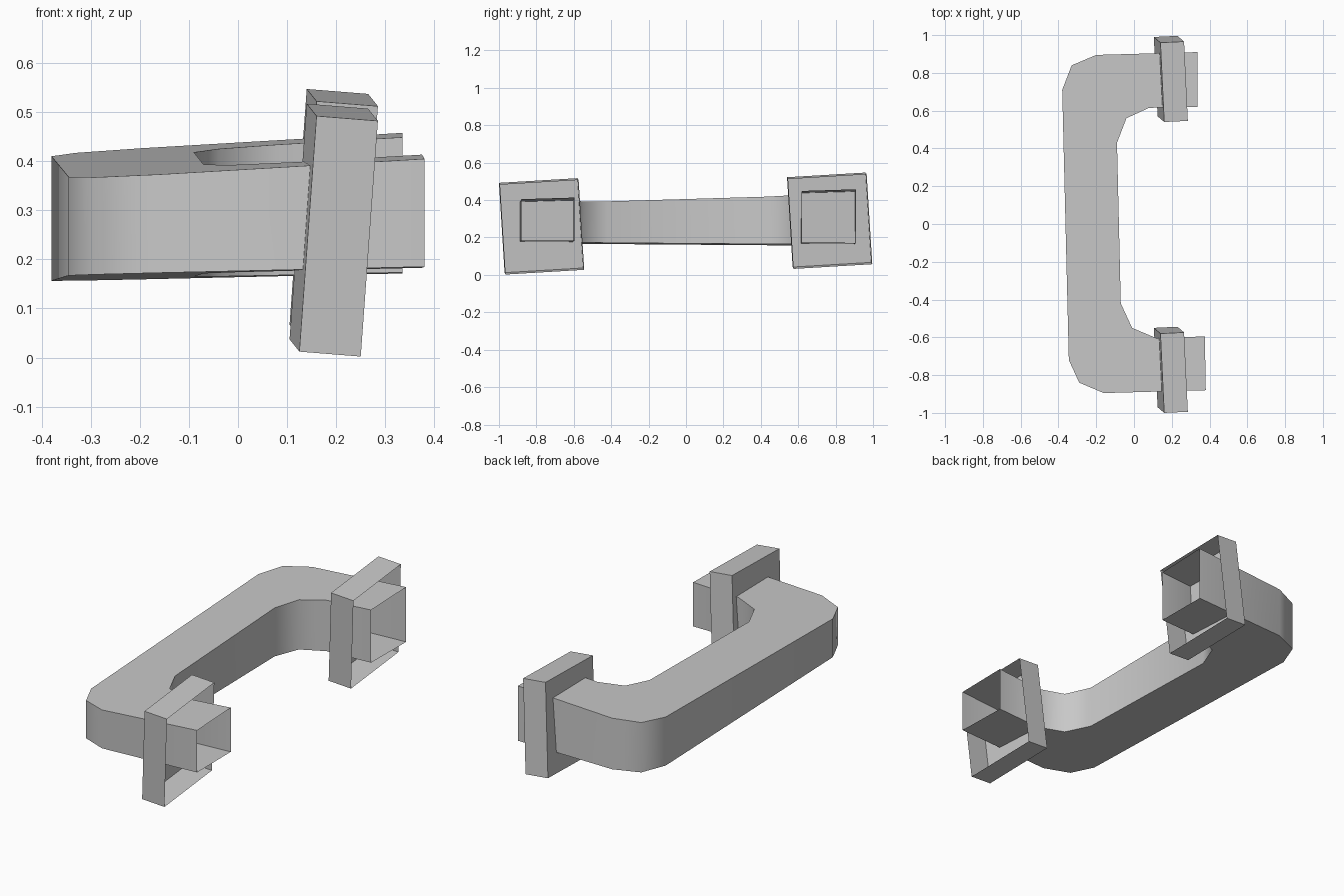
import bpy
import bmesh
import math
from mathutils import Vector

cube = bpy.data.objects.get("Cube")
if cube:
    bpy.data.objects.remove(cube, do_unlink=True)

grey = bpy.data.materials.new("satin grey")
grey.use_nodes = True
colour = (0.58, 0.58, 0.58, 1)
grey.diffuse_color = colour
grey.node_tree.nodes["Principled BSDF"].inputs["Base Color"].default_value = colour


def finish(name, bm):
    bmesh.ops.recalc_face_normals(bm, faces=bm.faces)
    mesh = bpy.data.meshes.new(name)
    bm.to_mesh(mesh)
    bm.free()
    mesh.materials.append(grey)
    obj = bpy.data.objects.new(name, mesh)
    bpy.context.collection.objects.link(obj)
    return obj


def top_height(x, y):
    return 0.41 + 0.058 * x + 0.031 * y


def bottom_height(x, y):
    return 0.17 + 0.023 * x - 0.007 * y


# Bent grip: a hollow bar with open ends, slightly tapered in height
outer = [(0.38, -0.88), (-0.16, -0.895), (-0.29, -0.84), (-0.345, -0.72),
         (-0.38, 0.71), (-0.33, 0.84), (-0.20, 0.895), (0.335, 0.91)]
inner = [(0.375, -0.595), (0.12, -0.605), (-0.01, -0.55), (-0.07, -0.42),
         (-0.09, 0.43), (-0.04, 0.56), (0.08, 0.615), (0.335, 0.62)]
bm = bmesh.new()
rings = []
for o, i in zip(outer, inner):
    corners = [(*o, bottom_height(*o)), (*o, top_height(*o)),
               (*i, top_height(*i)), (*i, bottom_height(*i))]
    rings.append([bm.verts.new(c) for c in corners])
for a, b in zip(rings, rings[1:]):
    for k in range(4):
        n = (k + 1) % 4
        bm.faces.new((a[k], a[n], b[n], b[k]))
grip = finish("grip_bar", bm)
bpy.context.view_layer.objects.active = grip
grip.select_set(True)
bpy.ops.object.shade_smooth_by_angle(angle=math.radians(50))
grip.select_set(False)

# Tilted mounting plates: shallow boxes open on the wall side
thick = Vector((0.125, 0.006, -0.01))
deep = Vector((-0.02, 0.42, 0.025))
tall = Vector((0.035, -0.03, 0.48))
for name, corner in (("front_mounting_plate", Vector((0.125, -0.97, 0.012))),
                     ("back_mounting_plate", Vector((0.125, 0.57, 0.042)))):
    bm = bmesh.new()
    base = [corner, corner + deep, corner + deep + tall, corner + tall]
    near = [bm.verts.new(p) for p in base]
    far = [bm.verts.new(p + thick) for p in base]
    bm.faces.new(near)
    for k in range(4):
        n = (k + 1) % 4
        bm.faces.new((near[k], near[n], far[n], far[k]))
    finish(name, bm)
